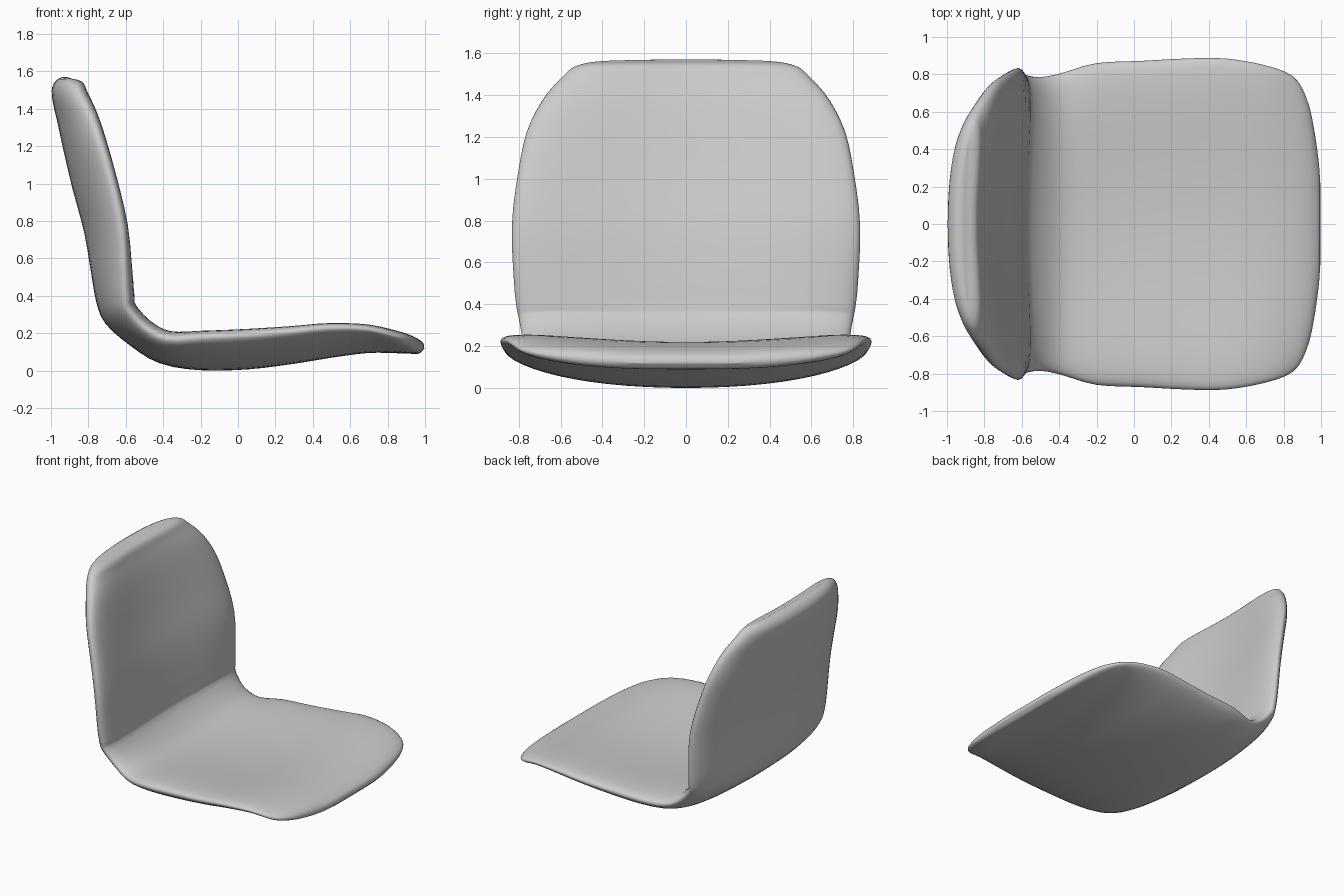
import bpy, bmesh, math
from mathutils import Vector

if "Cube" in bpy.data.objects:
    bpy.data.objects.remove(bpy.data.objects["Cube"])

# Stations from the top of the back to the front of the seat:
# x, z of the shell's mid surface, half width, thickness, edge curl
STATIONS = [
    (-.912, 1.570, .38, .00, .10), (-.914, 1.558, .46, .09, .11),
    (-.912, 1.525, .545, .155, .12), (-.902, 1.46, .605, .175, .12),
    (-.872, 1.35, .69, .185, .13), (-.837, 1.20, .762, .19, .13),
    (-.790, 1.00, .803, .19, .13), (-.724, .75, .833, .19, .11),
    (-.682, .50, .823, .19, .085), (-.663, .385, .812, .185, .075),
    (-.632, .300, .80, .175, .065), (-.522, .196, .785, .16, .05),
    (-.390, .118, .81, .165, .06), (-.200, .090, .86, .175, .085),
    (.050, .094, .872, .175, .09), (.300, .117, .885, .16, .085),
    (.500, .142, .885, .145, .08), (.700, .157, .85, .125, .065),
    (.850, .148, .79, .11, .04), (.920, .138, .68, .095, .03),
    (.960, .128, .53, .08, .02), (.987, .122, .36, .055, .01),
    (1.00, .118, .22, .00, .00),
]
STEPS, RING = 3, 56


def spline(pts, steps):
    """Catmull-Rom interpolation of tuples of any length."""
    out = []
    for i in range(len(pts) - 1):
        a, b, c, d = (pts[max(i - 1, 0)], pts[i], pts[i + 1],
                      pts[min(i + 2, len(pts) - 1)])
        for k in range(steps):
            t = k / steps
            out.append(tuple(
                q + .5 * t * (r - p + t * (2*p - 5*q + 4*r - s + t * (3*(q - r) + s - p)))
                for p, q, r, s in zip(a, b, c, d)))
    return out + [pts[-1]]


# Loft rounded cross-sections along the path
rows = spline(STATIONS, STEPS)
bm = bmesh.new()
rings = []
for i, (x, z, w, th, curl) in enumerate(rows):
    p, q = rows[max(i - 1, 0)], rows[min(i + 1, len(rows) - 1)]
    tangent = Vector((q[0] - p[0], 0, q[1] - p[1])).normalized()
    normal = Vector((-tangent.z, 0, tangent.x))
    ring = []
    for k in range(RING):
        a = 2 * math.pi * k / RING
        v = math.sin(a)
        y = w * v
        h = math.copysign(math.sqrt(max(0, 1 - v ** 4)), math.cos(a)) * max(th, 0) / 2
        co = Vector((x, y, z)) + normal * (h + curl * (y / .85) ** 2)
        ring.append(bm.verts.new(co))
    rings.append(ring)
for r0, r1 in zip(rings, rings[1:]):
    for k in range(RING):
        n = (k + 1) % RING
        bm.faces.new((r0[k], r0[n], r1[n], r1[k]))

# Close the ends, which taper to a line, and stand the shell on the floor
bmesh.ops.remove_doubles(bm, verts=bm.verts, dist=.0005)
bmesh.ops.recalc_face_normals(bm, faces=bm.faces)
low = min(v.co.z for v in bm.verts)
mid = (min(v.co.x for v in bm.verts) + max(v.co.x for v in bm.verts)) / 2
bmesh.ops.translate(bm, verts=bm.verts, vec=(-mid, 0, -low))

mesh = bpy.data.meshes.new("chair_shell")
bm.to_mesh(mesh)
bm.free()
shell = bpy.data.objects.new("chair_shell", mesh)
bpy.context.collection.objects.link(shell)
for f in mesh.polygons:
    f.use_smooth = True
